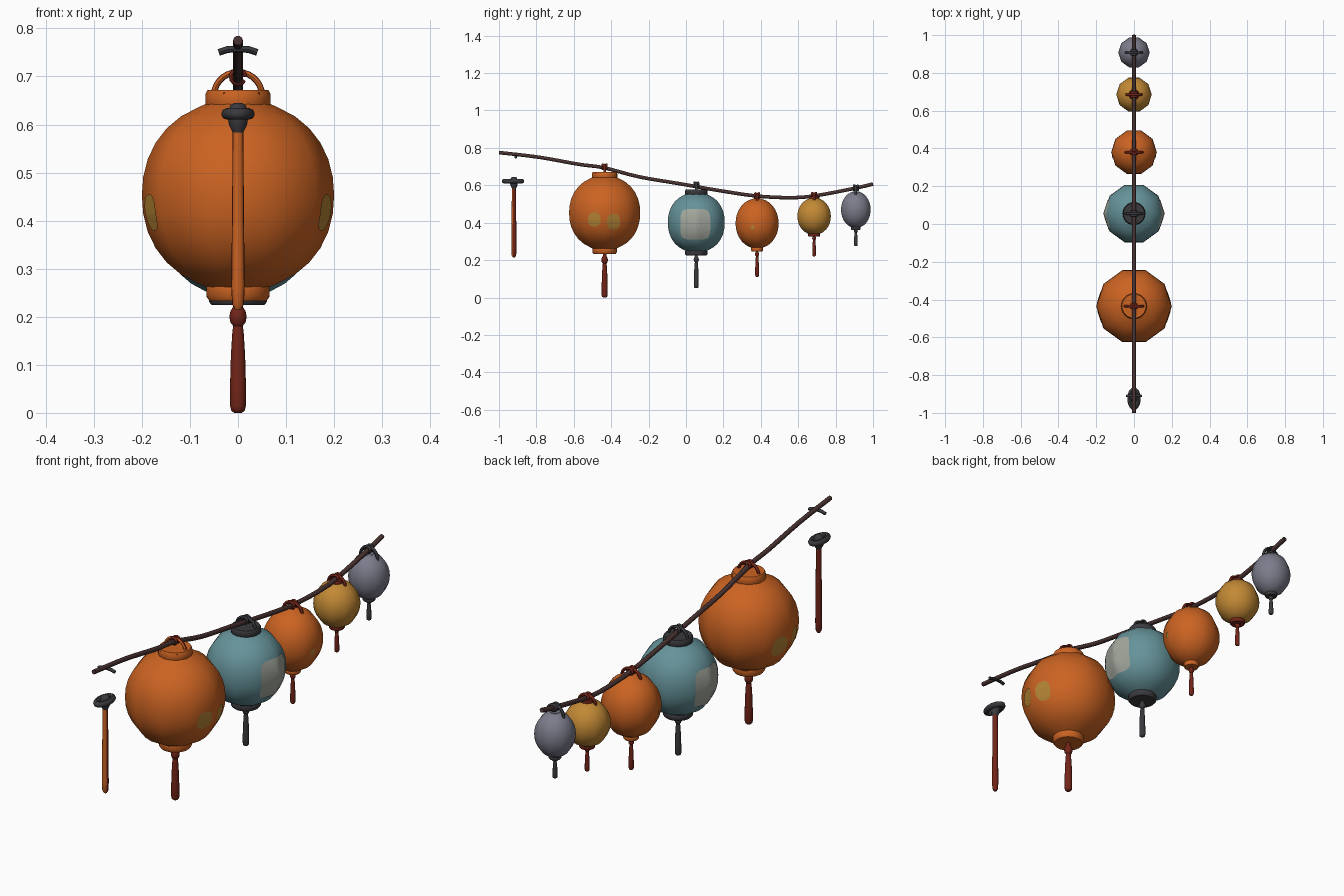
import bpy, bmesh, math
from mathutils import Vector
from mathutils.bvhtree import BVHTree

if "Cube" in bpy.data.objects:
    bpy.data.objects.remove(bpy.data.objects["Cube"])


def mat(name, r, g, b):
    m = bpy.data.materials.new(name)
    m.diffuse_color = (r, g, b, 1)
    m.use_nodes = True
    m.node_tree.nodes["Principled BSDF"].inputs["Base Color"].default_value = m.diffuse_color
    return m


ORANGE = mat("orange paper", 0.60, 0.125, 0.016)
RED = mat("dark red cord", 0.17, 0.018, 0.009)
DARK = mat("charcoal", 0.042, 0.042, 0.048)
TEAL = mat("teal paper", 0.13, 0.29, 0.32)
GOLD = mat("golden paper", 0.54, 0.25, 0.035)
GREY = mat("grey paper", 0.20, 0.20, 0.26)
ROPE = mat("brown rope", 0.065, 0.032, 0.030)
PATCH = mat("pale patch", 0.36, 0.38, 0.33)
OLIVE = mat("yellow patch", 0.46, 0.23, 0.035)


def finish(name, bm, m, front=None, angle=45):
    """Turn a bmesh into a smooth object; faces toward -y may take a second colour."""
    bmesh.ops.recalc_face_normals(bm, faces=bm.faces)
    me = bpy.data.meshes.new(name)
    me.materials.append(m)
    if front:
        me.materials.append(front)
        for f in bm.faces:
            f.material_index = int(f.normal.y < -0.5)
    bm.to_mesh(me)
    bm.free()
    o = bpy.data.objects.new(name, me)
    bpy.context.collection.objects.link(o)
    bpy.ops.object.select_all(action='DESELECT')
    o.select_set(True)
    bpy.context.view_layer.objects.active = o
    bpy.ops.object.shade_smooth_by_angle(angle=math.radians(angle))
    return o


def lathe(name, profile, y, m, segs=16, front=None):
    """Revolve (radius, height) points about a vertical axis at y."""
    bm = bmesh.new()
    rings = []
    for r, z in profile:
        rings.append([bm.verts.new((r * math.cos(a), y + r * math.sin(a), z))
                      for a in (2 * math.pi * i / segs for i in range(segs))])
    for a, b in zip(rings, rings[1:]):
        for i in range(segs):
            j = (i + 1) % segs
            bm.faces.new((a[i], a[j], b[j], b[i]))
    bm.faces.new(rings[0][::-1])
    bm.faces.new(rings[-1])
    return finish(name, bm, m, front)


def tube(name, pts, rad, m, segs=10, closed=False, front=None):
    """Sweep a round section along a path of points."""
    pts = [Vector(p) for p in pts]
    n = len(pts)
    bm = bmesh.new()
    rings = []
    for k, p in enumerate(pts):
        a = pts[(k - 1) % n] if closed else pts[max(k - 1, 0)]
        b = pts[(k + 1) % n] if closed else pts[min(k + 1, n - 1)]
        t = (b - a).normalized()
        # every path is planar, so one fixed side direction is safe
        ref = Vector((1, 0, 0)) if max(abs(q.x) for q in pts) < 1e-6 else \
            (Vector((0, 1, 0)) if max(abs(q.y - p.y) for q in pts) < 1e-6 else Vector((0, 0, 1)))
        u = (ref - t * ref.dot(t)).normalized()
        v = t.cross(u)
        rings.append([bm.verts.new(p + rad * (u * math.cos(c) + v * math.sin(c)))
                      for c in (2 * math.pi * i / segs for i in range(segs))])
    for a, b in list(zip(rings, rings[1:])) + ([(rings[-1], rings[0])] if closed else []):
        for i in range(segs):
            j = (i + 1) % segs
            bm.faces.new((a[i], a[j], b[j], b[i]))
    if not closed:
        bm.faces.new(rings[0][::-1])
        bm.faces.new(rings[-1])
    return finish(name, bm, m, front)


def ring(cy, cz, rx, ry, rz, n=24, a0=0.0, a1=2 * math.pi, closed=True):
    """Ellipse or arc points; ry for a flat loop, rz for an upright loop."""
    out = []
    for i in range(n):
        a = a0 + (a1 - a0) * i / (n if closed else n - 1)
        out.append((rx * math.cos(a), cy + ry * math.sin(a), cz + rz * math.sin(a)))
    return out


def lantern_body(name, y, z0, z1, r, end, m, power):
    """Ten-sided paper body with a superellipse profile."""
    c, h = (z0 + z1) / 2, (z1 - z0) / 2
    prof = []
    for i in range(17):
        s = math.sin(-math.pi / 2 + math.pi * i / 16)
        rr = r * max(0.0, 1 - abs(s) ** power) ** (1 / power)
        prof.append((max(rr, end), c + h * s))
    return lathe(name, prof, y, m, 10)


def collar(name, y, z0, z1, r, m):
    b = (z1 - z0) * 0.22
    lathe(name, [(r * .9, z0), (r, z0 + b), (r, z1 - b), (r * .93, z1), (r * .7, z1)], y, m, 24)


def tassel(name, y, z0, z1, r, m):
    """Bead on a knot with a flared hanging skirt."""
    h = z1 - z0
    prof = [(.5, 0), (.85, .02), (1, .06), (1, .25), (.9, .5), (.7, .72), (.6, .76),
            (.95, .79), (1.1, .84), (.95, .89), (.6, .93), (.6, 1)]
    lathe(name, [(a * r, z0 + b * h) for a, b in prof], y, m, 14)


def patch(name, body, y, z, hy, hz, m, power=2.0):
    """Thin plates laid over the body on both the +x and -x sides."""
    tree = BVHTree.FromPolygons([v.co for v in body.data.vertices],
                                [p.vertices for p in body.data.polygons])
    bm = bmesh.new()
    for side in (1, -1):
        def drop(u, v):
            hit = tree.ray_cast(Vector((side, y + u * hy, z + v * hz)), Vector((-side, 0, 0)))[0]
            return bm.verts.new(hit + Vector((side * .003, 0, 0)))
        prev = None
        for k in range(1, 7):
            cur = []
            for i in range(24):
                a = 2 * math.pi * i / 24
                c, s = math.cos(a), math.sin(a)
                q = k / 6 / (abs(c) ** power + abs(s) ** power) ** (1 / power)
                cur.append(drop(c * q, s * q))
            if prev:
                for i in range(24):
                    j = (i + 1) % 24
                    bm.faces.new((prev[i], cur[i], cur[j], prev[j]))
            else:
                bm.faces.new(cur)
            prev = cur
    finish(name, bm, m)


# Sagging rope, thinned by spline interpolation of a few points
KEYS = [(-1, .775), (-.786, .750), (-.572, .712), (-.44, .694), (-.25, .645), (-.037, .609),
        (.176, .572), (.374, .543), (.55, .534), (.684, .543), (.898, .583), (1, .607)]
path = []
for i in range(len(KEYS) - 1):
    p0, p1, p2, p3 = (Vector(KEYS[min(max(i + d, 0), len(KEYS) - 1)]) for d in (-1, 0, 1, 2))
    for t in (0, .25, .5, .75):
        q = .5 * (2 * p1 + (p2 - p0) * t + (2 * p0 - 5 * p1 + 4 * p2 - p3) * t * t
                  + (3 * p1 - p0 - 3 * p2 + p3) * t ** 3)
        path.append((0, q.x, q.y))
path.append((0, *KEYS[-1]))
tube("rope", path, .010, ROPE)

# Lanterns: name, y, body bottom, body top, radius, end radius, paper, profile power
SPECS = [("large", -.435, .255, .650, .200, .06, ORANGE, 2.15),
         ("teal", .055, .242, .560, .160, .05, TEAL, 2.2),
         ("orange", .380, .262, .530, .121, .02, ORANGE, 2.05),
         ("golden", .685, .335, .533, .094, .02, GOLD, 2.05),
         ("grey", .908, .372, .567, .083, .02, GREY, 2.05)]
body = {s[0]: lantern_body(s[0] + "_lantern_body", *s[1:]) for s in SPECS}

# Collars
collar("large_top_collar", -.435, .628, .672, .068, ORANGE)
collar("large_bottom_collar", -.435, .233, .275, .066, ORANGE)
collar("teal_top_collar", .055, .545, .578, .060, DARK)
collar("teal_bottom_collar", .055, .224, .254, .060, DARK)
collar("orange_bottom_collar", .380, .247, .270, .032, ORANGE)
collar("golden_bottom_collar", .685, .325, .345, .032, RED)
collar("golden_top_collar", .685, .522, .540, .028, RED)
collar("grey_bottom_collar", .908, .362, .378, .026, DARK)

# Tassels under the lanterns
tassel("large_tassel", -.435, 0, .238, .0165, RED)
tassel("teal_tassel", .055, .05, .232, .013, DARK)
tassel("orange_tassel", .380, .11, .255, .0105, RED)
tassel("golden_tassel", .685, .22, .335, .010, RED)
tassel("grey_tassel", .908, .275, .370, .010, DARK)

# Hanging handles and the cord wrapped round the rope
for name, y, base, top, w, m, front in (("large", -.435, .660, .709, .050, RED, ORANGE),
                                        ("teal", .055, .572, .613, .045, DARK, None),
                                        ("orange", .380, .515, .555, .045, RED, None),
                                        ("golden", .685, .520, .556, .040, RED, None),
                                        ("grey", .908, .548, .597, .042, DARK, None)):
    tube(name + "_handle", ring(y, base, w, 0, top - base, 15, 0, math.pi, False), .0065, m, 8,
         front=front)
    for d in (-.010, .010):
        tube(name + "_rope_wrap", ring(y + d, top - .010, .013, 0, .013, 14), .006, m, 8)

# Red cloth tag on the front of the large collar
bm = bmesh.new()
bmesh.ops.create_cube(bm, size=1)
for v in bm.verts:
    v.co = Vector((.007 + v.co.x * .075, -.499 + v.co.y * .009, .651 + v.co.z * .032))
    v.co.y += 9 * v.co.x ** 2
finish("collar_tag", bm, RED)

# Painted patches
patch("large_patch_a", body["large"], -.490, .417, .034, .038, OLIVE, 2.5)
patch("large_patch_b", body["large"], -.388, .405, .035, .043, OLIVE, 2.5)
patch("teal_patch", body["teal"], .050, .392, .080, .082, PATCH, 5)
patch("orange_patch", body["orange"], .355, .375, .010, .014, OLIVE)

# Cross twig tied on the high end of the rope
tube("rope_twig", [(-.040, -.91, .750), (-.022, -.91, .756), (0, -.91, .757),
                   (.022, -.91, .756), (.040, -.91, .750)], .007, DARK, 8)

# Loose tassel with its dark bow
lathe("loose_tassel", [(.006, .215), (.012, .225), (.014, .26), (.0125, .40), (.011, .60)],
      -.92, RED, 12, front=ORANGE)
lathe("bow_knot", [(.011, .583), (.019, .600), (.022, .620), (.016, .640), (.008, .645)],
      -.92, DARK, 12)
tube("bow_loop", ring(-.925, .622, .023, .048, 0), .012, DARK, 8, closed=True)
